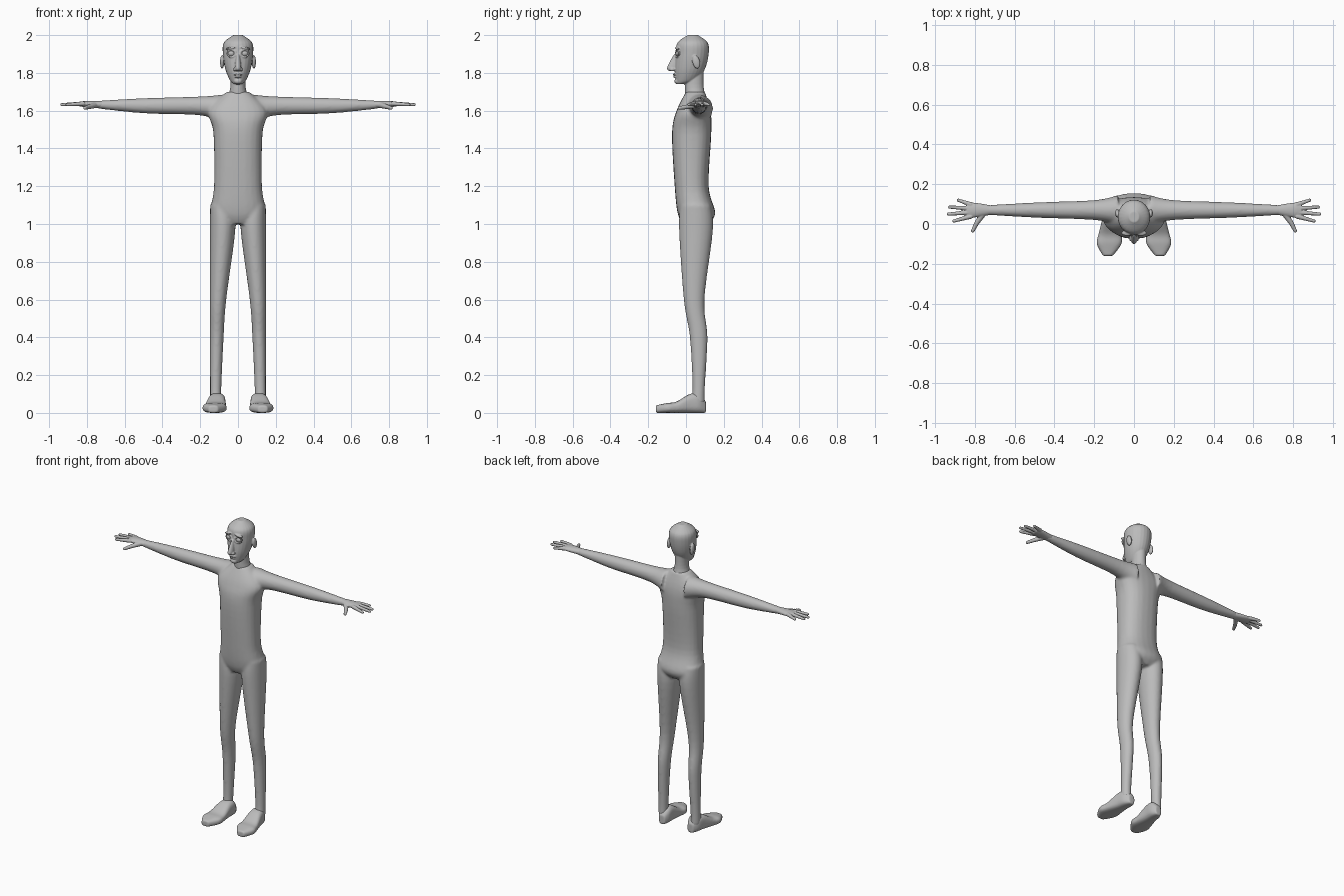
import bpy, bmesh, math
from mathutils import Matrix, Vector

cube = bpy.data.objects.get("Cube")
if cube:
    bpy.data.objects.remove(cube)

grey = (.5, .5, .5, 1)
skin = bpy.data.materials.new("plain grey")
skin.use_nodes = True
skin.diffuse_color = grey
skin.node_tree.nodes["Principled BSDF"].inputs["Base Color"].default_value = grey

SIDES = {"left": 1, "right": -1}
# where the along, u and v values of a cross-section go in x, y and z
AXES = {"x": "xyz", "y": "yxz", "z": "zxy"}


def spline(stations, steps=6):
    """Catmull-Rom curve through the stations."""
    points = [Vector(station) for station in stations]
    padded = [points[0], *points, points[-1]]
    for a, b, c, d in zip(padded, padded[1:], padded[2:], padded[3:]):
        for step in range(steps):
            t = step / steps
            start, end = (c - a) / 2, (d - b) / 2
            bend = (c - b) * 3 - start * 2 - end
            twist = (b - c) * 2 + start + end
            yield b + start * t + bend * t ** 2 + twist * t ** 3
    yield points[-1]


def loft(bm, axis, stations, middle=None, power=1, side=1, segments=24):
    """Skin rings given as (along, half_u, half_v, centre_v); middle gives centre_u."""
    rings = []
    for along, half_u, half_v, centre_v in spline(stations):
        centre_u = middle(along, half_u) if middle else 0
        ring = []
        for i in range(segments):
            angle = math.tau * i / segments
            c, s = math.cos(angle), math.sin(angle)
            u = centre_u + half_u * math.copysign(abs(c) ** power, c)
            v = centre_v + half_v * math.copysign(abs(s) ** power, s)
            place = dict(zip(AXES[axis], (along, u, v)))
            ring.append(bm.verts.new((place["x"] * side, place["y"], place["z"])))
        rings.append(ring)
    for lower, upper in zip(rings, rings[1:]):
        for i in range(segments):
            bm.faces.new((lower[i - 1], lower[i], upper[i], upper[i - 1]))
    bm.faces.new(rings[0])
    bm.faces.new(rings[-1])


def blob(bm, centre, size, tilt=0, axis="X"):
    """Ellipsoid with the given half sizes."""
    matrix = (Matrix.Translation(centre) @ Matrix.Rotation(tilt, 4, axis)
              @ Matrix.Diagonal((*size, 1)))
    bmesh.ops.create_uvsphere(bm, u_segments=24, v_segments=16, radius=1, matrix=matrix)


def bone(bm, start, end, start_radius, end_radius):
    """Tapered tube with rounded ends."""
    start, end = Vector(start), Vector(end)
    turn = (end - start).to_track_quat("Z", "Y").to_matrix().to_4x4()
    bmesh.ops.create_cone(bm, cap_ends=True, segments=16, radius1=start_radius,
                          radius2=end_radius, depth=(end - start).length,
                          matrix=Matrix.Translation((start + end) / 2) @ turn)
    blob(bm, start, [start_radius] * 3)
    blob(bm, end, [end_radius] * 3)


def finish(bm, name, voxel=None, softness=2):
    """Make the object, fusing its overlapping volumes into one smooth skin."""
    bmesh.ops.recalc_face_normals(bm, faces=bm.faces)
    for face in bm.faces:
        face.smooth = True
    mesh = bpy.data.meshes.new(name)
    bm.to_mesh(mesh)
    bm.free()
    mesh.materials.append(skin)
    obj = bpy.data.objects.new(name, mesh)
    bpy.context.collection.objects.link(obj)
    if voxel:
        fuse = obj.modifiers.new("fuse", "REMESH")
        fuse.mode = "VOXEL"
        fuse.voxel_size = voxel
        fuse.use_smooth_shade = True
        soften = obj.modifiers.new("soften", "SMOOTH")
        soften.iterations = softness


# Body: torso, arms and legs in one skin
body = bmesh.new()
loft(body, "z", [(1, .09, .07, .05), (1.06, .145, .1, .055), (1.2, .127, .09, .03),
                 (1.48, .13, .104, .03), (1.6, .155, .09, .04), (1.7, .06, .05, .05)],
     power=.85)
for side in SIDES.values():
    loft(body, "x", [(.08, .075, .075, 1.61), (.2, .05, .05, 1.625),
                     (.5, .038, .04, 1.626), (.75, .024, .02, 1.632)],
         middle=lambda along, half: .07, side=side)
    # the outer side of each leg is straight
    loft(body, "z", [(1.1, .06, .08, .05), (.97, .067, .09, .053), (.6, .043, .055, .043),
                     (.4, .036, .047, .067), (.13, .03, .033, .067), (.05, .03, .04, .06)],
         middle=lambda along, half: .148 - half, side=side)
finish(body, "body", .008, softness=6)

for label, side in SIDES.items():
    # Foot with a flat sole, turned slightly out
    foot = bmesh.new()
    outline = [(.105, .02, .03), (.07, .04, .05), (.02, .047, .05),
               (-.05, .058, .03), (-.1, .062, .026), (-.16, .025, .02)]
    loft(foot, "y", [(along, width, height, height) for along, width, height in outline],
         middle=lambda along, half: .115 - along / 10, power=.7, side=side)
    finish(foot, label + "_foot", .006)

    # Hand: palm, a fan of four fingers and a thumb
    hand = bmesh.new()
    loft(hand, "x", [(.72, .024, .02, 1.632), (.8, .037, .017, 1.635), (.84, .036, .012, 1.635)],
         middle=lambda along, half: .07, side=side)
    for i in range(4):
        knuckle = Vector((.82 * side, .098 - .02 * i, 1.637))
        reach = .935 - .018 * (i - 1.7) ** 2
        tip = Vector((reach * side, .12 - .035 * i, 1.632))
        bone(hand, knuckle, tip, .012, .008)
    thumb_joint = (.79 * side, .005, 1.62)
    bone(hand, (.755 * side, .055, 1.63), thumb_joint, .016, .012)
    bone(hand, thumb_joint, (.81 * side, -.034, 1.614), .012, .009)
    finish(hand, label + "_hand", .003)

    # Eyeball
    eye = bmesh.new()
    blob(eye, (.034 * side, -.036, 1.903), (.021, .019, .018))
    finish(eye, label + "_eye")

# Head: neck, skull, nose, lips and chin
head = bmesh.new()
loft(head, "z", [(1.64, .07, .06, .06), (1.72, .041, .05, .044), (1.84, .04, .047, .047)])
loft(head, "z", [(1.74, .02, .02, -.03), (1.76, .042, .055, 0), (1.82, .067, .08, .02),
                 (1.9, .08, .087, .033), (1.96, .075, .08, .035), (2, .025, .027, .036)])
loft(head, "z", [(1.9, .009, .02, -.043), (1.83, .017, .03, -.07), (1.81, .013, .02, -.07)])
blob(head, (0, -.056, 1.792), (.024, .014, .006))
blob(head, (0, -.055, 1.78), (.02, .013, .006))
blob(head, (0, -.045, 1.756), (.022, .016, .016))
for side in SIDES.values():
    # nostril, brow and ear
    blob(head, (.016 * side, -.072, 1.818), (.009, .014, .009))
    blob(head, (.035 * side, -.045, 1.932), (.03, .014, .007), side / 5, "Y")
    blob(head, (.084 * side, .054, 1.858), (.011, .02, .036), .2)
    # eyelid rim
    rim = []
    for i in range(12):
        across, up = math.cos(math.tau * i / 12), math.sin(math.tau * i / 12)
        rim.append((side * (.034 + .023 * across), -.048 + .006 * across, 1.903 + .019 * up))
    for i in range(12):
        bone(head, rim[i - 1], rim[i], .0045, .0045)
finish(head, "head", .0035)
